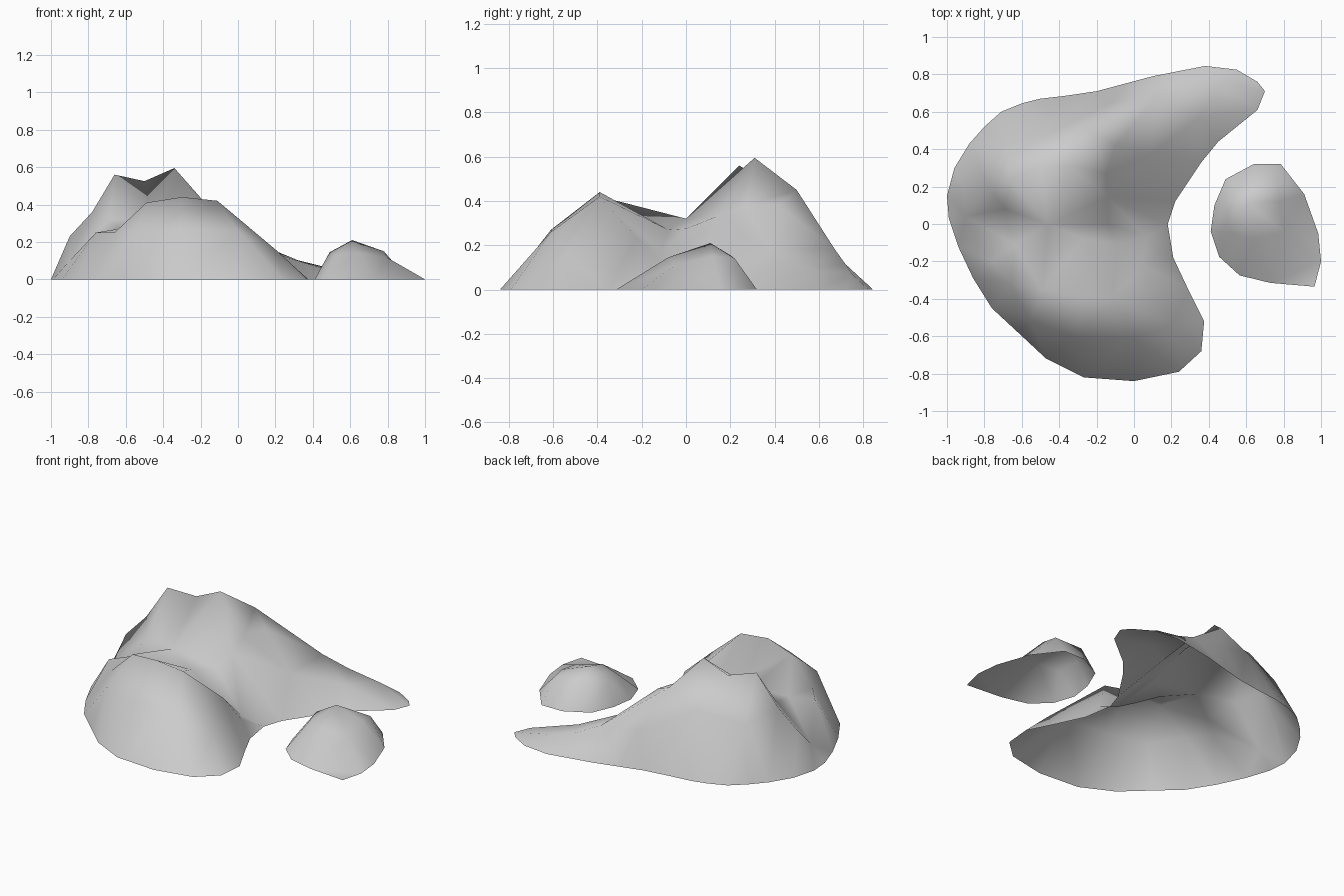
import bpy
from mathutils import Vector
from mathutils.geometry import delaunay_2d_cdt

stone = bpy.data.materials.new("grey stone")
stone.diffuse_color = (0.6, 0.6, 0.6, 1)


def terrain(name, shore, lines):
    """Open shell: ground outline plus 3D crest/slope lines, triangulated in plan."""
    pts = [(x, y, 0.0) for x, y in shore]
    n = len(pts)
    edges = []
    for line in lines:
        start = len(pts)
        pts += line
        edges += [(i, i + 1) for i in range(start, len(pts) - 1)]
    flat = [Vector(p[:2]) for p in pts]
    v, _, faces, orig, _, _ = delaunay_2d_cdt(flat, edges, [list(range(n))], 1, 1e-5)
    # any vertex made by crossing lines takes the height of its nearest input point
    verts = []
    for co, src in zip(v, orig):
        i = src[0] if src else min(range(len(flat)), key=lambda k: (flat[k] - co).length)
        verts.append((co.x, co.y, pts[i][2]))
    mesh = bpy.data.meshes.new(name)
    mesh.from_pydata(verts, [], [list(f) for f in faces])
    mesh.materials.append(stone)
    mesh.shade_smooth()
    obj = bpy.data.objects.new(name, mesh)
    bpy.context.collection.objects.link(obj)
    return obj


# Large crescent-shaped island: shoreline
shore = [(-1, .15), (-.96, .30), (-.88, .43), (-.80, .52), (-.71, .60), (-.60, .645),
         (-.50, .67), (-.37, .685), (-.20, .71), (-.05, .75), (.10, .79), (.38, .845),
         (.55, .825), (.66, .76), (.70, .71), (.66, .61), (.45, .44), (.36, .33),
         (.22, .12), (.18, 0), (.21, -.18), (.29, -.35), (.375, -.52), (.36, -.68),
         (.24, -.79), (0, -.84), (-.27, -.82), (-.47, -.72), (-.62, -.58),
         (-.76, -.45), (-.86, -.29), (-.94, -.12), (-.99, .03)]

# Back crest running from the west cliff over two peaks and down the north arm
back_crest = [(-1, .15, 0), (-.90, .17, .23), (-.78, .20, .36), (-.66, .24, .56),
              (-.50, .30, .525), (-.34, .31, .595), (-.23, .50, .45), (.12, .67, .185),
              (.27, .72, .115), (.45, .75, .07), (.60, .73, .03)]
# Front hill crest, ending at the edge of the bay
front_crest = [(-.76, -.20, .25), (-.64, -.11, .27), (-.49, -.35, .41), (-.30, -.39, .44),
               (-.11, -.39, .42), (.05, -.22, .23), (.13, -.15, .09)]
# Saddle between the hills, then the brink of the steep drop into the bay
saddle = [(-.64, -.11, .27), (-.46, 0, .32), (-.14, 0, .275)]
brink = [(-.14, 0, .275), (-.14, .14, .33), (-.15, .27, .38), (-.10, .42, .38)]
# Gullies cutting in from the bay and from the west shore
bay_gully = [(-.27, -.08, .27), (-.09, -.11, .17), (.07, -.07, .07)]
west_gully = [(-.90, .04, .10), (-.69, .08, .32)]
# Lower slopes
north_slope = [(-.70, .42, .31), (-.42, .50, .36), (-.12, .65, .21)]
south_slope = [(-.66, -.32, .25), (-.55, -.52, .25), (-.30, -.61, .27), (0, -.61, .26),
               (.20, -.54, .16)]
bay_slope = [(.10, .38, .17), (.35, .57, .09)]

terrain("large_island", shore, [back_crest, front_crest, saddle, brink, bay_gully,
                                west_gully, north_slope, south_slope, bay_slope])

# Small islet in the bay mouth
islet_shore = [(.41, -.04), (.43, .10), (.49, .24), (.64, .32), (.785, .32), (.91, .16),
               (.985, -.05), (1, -.2), (.965, -.335), (.73, -.315), (.565, -.275),
               (.455, -.175)]
islet_rim = [(.77, .22, .14), (.56, .20, .155), (.49, .08, .145), (.52, -.05, .13),
             (.64, -.08, .145), (.80, -.04, .115)]
terrain("small_islet", islet_shore, [islet_rim, [(.61, .11, .21)], [(.78, .12, .15)]])
